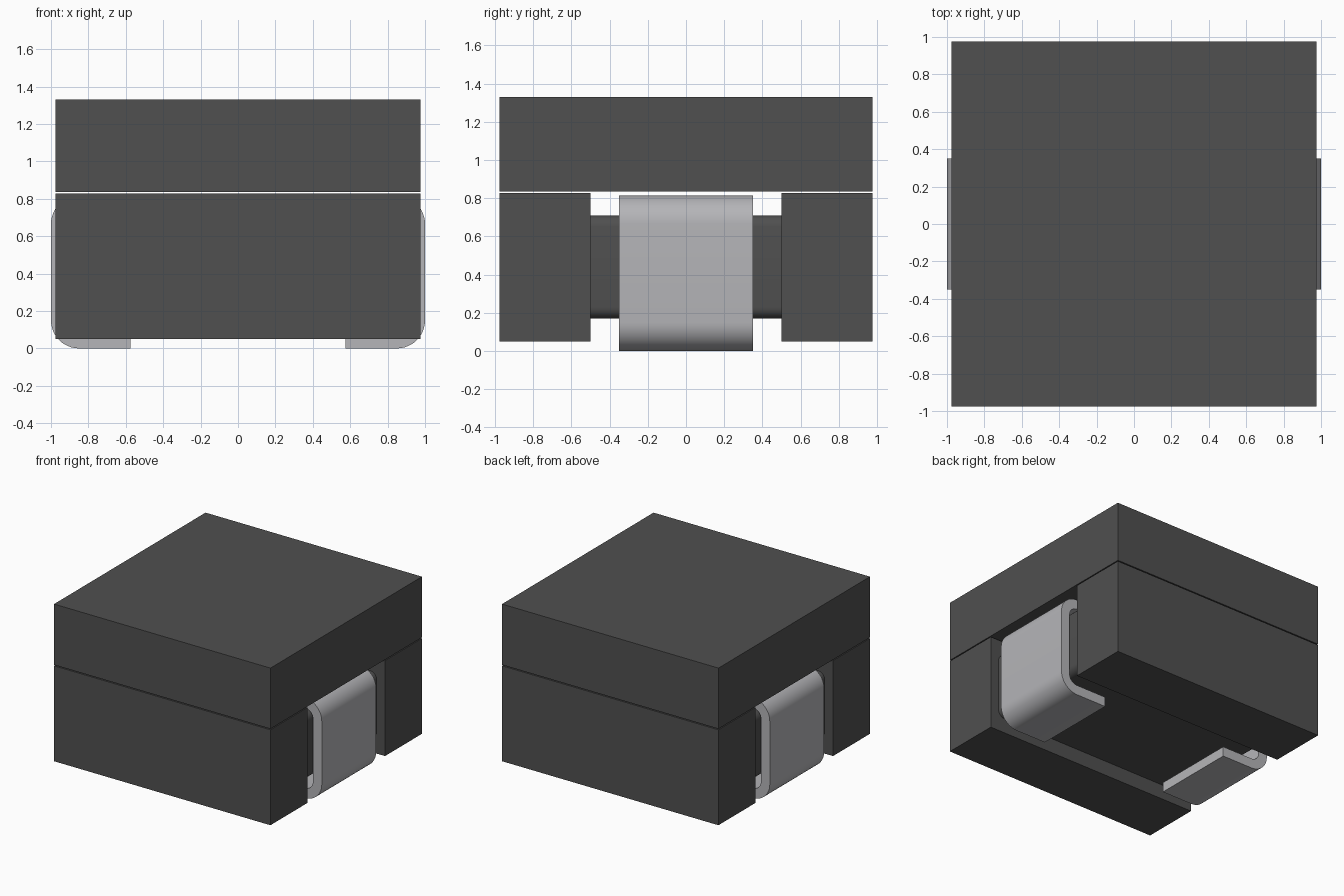
import bpy, bmesh, math
from mathutils import Vector

cube = bpy.data.objects.get("Cube")
if cube:
    bpy.data.objects.remove(cube, do_unlink=True)


def material(name, color):
    m = bpy.data.materials.new(name)
    m.use_nodes = True
    m.diffuse_color = color
    m.node_tree.nodes["Principled BSDF"].inputs["Base Color"].default_value = color
    return m


FERRITE = material("dark grey ferrite", (0.08, 0.08, 0.08, 1))
METAL = material("silver metal", (0.46, 0.46, 0.48, 1))


def finish(name, bm, mat, smooth=False):
    bmesh.ops.recalc_face_normals(bm, faces=bm.faces)
    mesh = bpy.data.meshes.new(name)
    bm.to_mesh(mesh)
    bm.free()
    mesh.materials.append(mat)
    ob = bpy.data.objects.new(name, mesh)
    bpy.context.collection.objects.link(ob)
    if smooth:
        bpy.ops.object.select_all(action='DESELECT')
        ob.select_set(True)
        bpy.context.view_layer.objects.active = ob
        bpy.ops.object.shade_smooth_by_angle(angle=math.radians(35))
    return ob


def box(name, low, high, mat):
    bm = bmesh.new()
    bmesh.ops.create_cube(bm, size=1)
    for v in bm.verts:
        v.co = [(a + b) / 2 + c * (b - a) for a, b, c in zip(low, high, v.co)]
    return finish(name, bm, mat)


def arc(cx, cz, r, start, end, steps=12):
    """Points on a circle in the xz plane, angles in degrees."""
    angles = [math.radians(start + (end - start) * i / steps) for i in range(steps + 1)]
    return [(cx + r * math.cos(a), cz + r * math.sin(a)) for a in angles]


def extrude_y(name, profile, half_width, mat):
    bm = bmesh.new()
    face = bm.faces.new([bm.verts.new((x, -half_width, z)) for x, z in profile])
    new = bmesh.ops.extrude_face_region(bm, geom=[face])["geom"]
    verts = [g for g in new if isinstance(g, bmesh.types.BMVert)]
    bmesh.ops.translate(bm, verts=verts, vec=Vector((0, 2 * half_width, 0)))
    return finish(name, bm, mat, True)


# Ferrite core: top slab and two side walls
S = 0.975
box("top_slab", (-S, -S, 0.835), (S, S, 1.33), FERRITE)
for side, y in (("front", -0.7375), ("back", 0.7375)):
    box(side + "_wall", (-S, y - 0.2375, 0.05), (S, y + 0.2375, 0.827), FERRITE)

# Rounded bridge joining the walls, wrapped by the strip
bx, low, high, r = 0.9, 0.17, 0.71, 0.06
bridge = (arc(bx - r, low + r, r, -90, 0, 6) + arc(bx - r, high - r, r, 0, 90, 6)
          + arc(r - bx, high - r, r, 90, 180, 6) + arc(r - bx, low + r, r, 180, 270, 6))
extrude_y("core_bridge", bridge, 0.502, FERRITE)

# Bent metal strip: pad, upright, run over the bridge, upright, pad
top, outer, thick, pad_end = 0.815, 0.15, 0.08, 0.575


def strip_side(inset):
    """Right half of the strip edge, from the pad end to the middle of the top run."""
    rad = outer - inset
    return ([(pad_end, inset)] + arc(1 - outer, outer, rad, -90, 0)
            + arc(1 - outer, top - outer, rad, 0, 90))


def whole(points):
    return points + [(-x, z) for x, z in reversed(points)]


strip = whole(strip_side(0)) + whole(strip_side(thick))[::-1]
extrude_y("terminal_strip", strip, 0.35, METAL)
